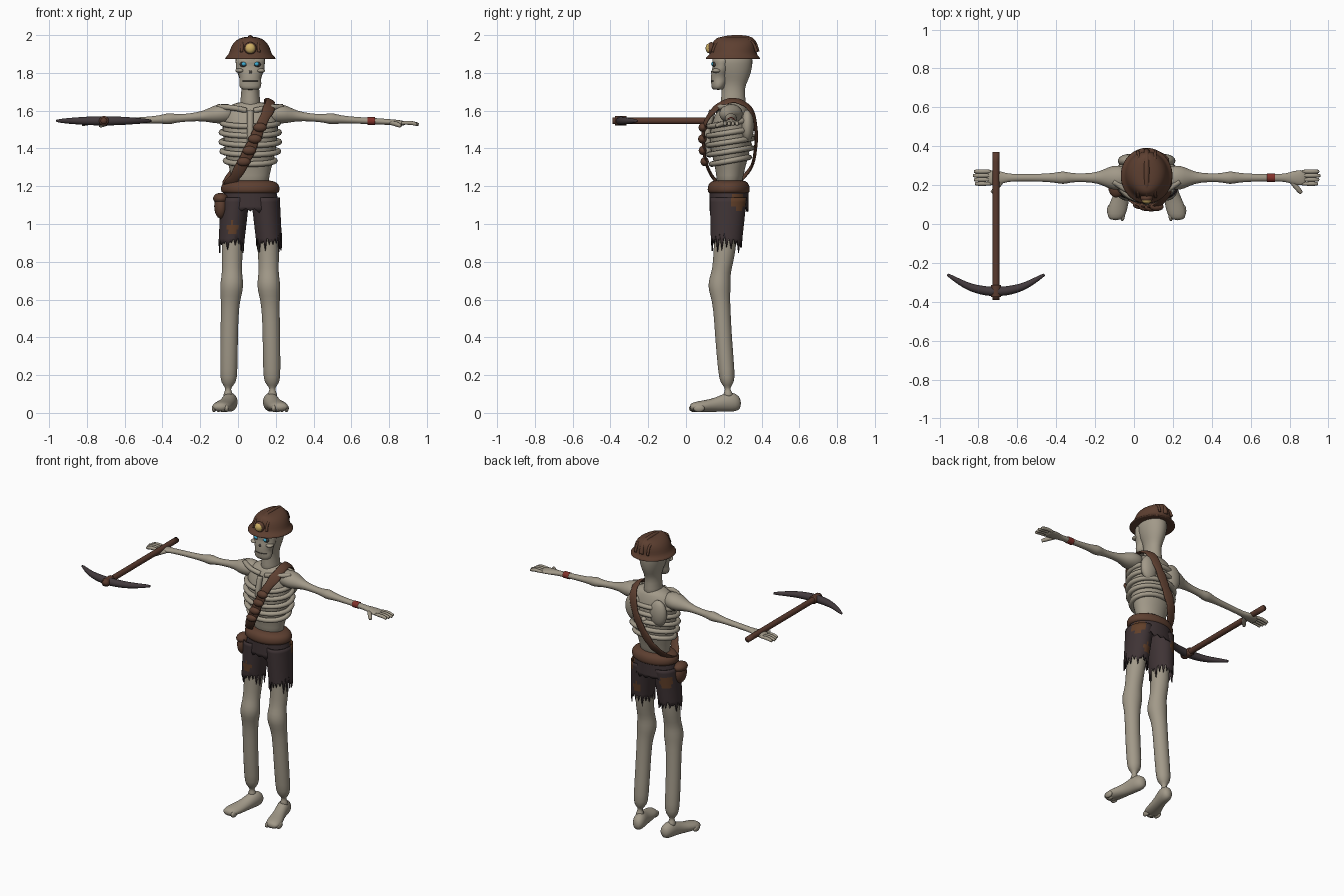
import bpy, bmesh, random
from math import sin, cos, pi
from mathutils import Vector as V

random.seed(4)
if "Cube" in bpy.data.objects:
    bpy.data.objects.remove(bpy.data.objects["Cube"])
MID = .065  # body centre line


def material(name, r, g, b):
    m = bpy.data.materials.new(name)
    m.use_nodes = True
    m.diffuse_color = (r, g, b, 1)
    bsdf = m.node_tree.nodes["Principled BSDF"]
    bsdf.inputs["Base Color"].default_value = (r, g, b, 1)
    bsdf.inputs["Roughness"].default_value = .8
    return m


bone = material("bone", .36, .32, .25)
leather = material("leather brown", .11, .05, .03)
cloth = material("dark cloth", .05, .034, .036)
rust = material("rust patch", .12, .05, .022)
steel = material("dark steel", .055, .042, .046)
wood = material("handle wood", .10, .042, .027)
red = material("red band", .22, .03, .022)
gold = material("lamp gold", .62, .43, .13)
glow = material("eye blue", .05, .42, .65)
shadow = material("socket dark", .05, .045, .04)


def finish(name, bm, mat, subsurf=0):
    bmesh.ops.recalc_face_normals(bm, faces=bm.faces)
    mesh = bpy.data.meshes.new(name)
    bm.to_mesh(mesh)
    bm.free()
    mesh.shade_smooth()
    mesh.materials.append(mat)
    ob = bpy.data.objects.new(name, mesh)
    bpy.context.scene.collection.objects.link(ob)
    if subsurf:
        ob.modifiers.new("smooth", "SUBSURF").levels = subsurf
        ob.modifiers["smooth"].render_levels = subsurf
    return ob


def loft(name, rings, mat, n=16, cap=True, closed=False, subsurf=1, hem=None):
    """Skin over elliptical rings, each given as centre and two half axes."""
    bm = bmesh.new()
    loops = [[bm.verts.new(c + u * cos(2 * pi * k / n) + v * sin(2 * pi * k / n))
              for k in range(n)] for c, u, v in rings]
    if hem:  # ragged last edge
        for k, vert in enumerate(loops[-1]):
            vert.co.z += random.uniform(0, hem) if k % 2 else -random.uniform(0, hem)
    pairs = list(zip(loops, loops[1:])) + ([(loops[-1], loops[0])] if closed else [])
    for a, b in pairs:
        for k in range(n):
            j = (k + 1) % n
            bm.faces.new((a[k], a[j], b[j], b[k]))
    if cap and not closed:
        bm.faces.new(loops[0])
        bm.faces.new(loops[-1])
    return finish(name, bm, mat, subsurf)


def column(rows, x=MID, side=0):
    """Rings stacked in z from rows of z, offset, y, half width, half depth."""
    return [(V((x + side * dx, y, z)), V((rx, 0, 0)), V((0, ry, 0)))
            for z, dx, y, rx, ry in rows]


def ball(name, loc, radii, mat):
    bm = bmesh.new()
    bmesh.ops.create_uvsphere(bm, u_segments=20, v_segments=12, radius=1)
    bmesh.ops.scale(bm, vec=V(radii), verts=bm.verts)
    bmesh.ops.translate(bm, vec=V(loc), verts=bm.verts)
    return finish(name, bm, mat)


def spline(points, closed=False, steps=5):
    p = [V(q) for q in points]
    p = [p[-1]] + p + p[:2] if closed else [p[0]] + p + [p[-1]]
    out = []
    for a, b, c, d in zip(p, p[1:], p[2:], p[3:]):
        for s in range(steps):
            t = s / steps
            out.append((b * 2 + (c - a) * t + (a * 2 - b * 5 + c * 4 - d) * t * t
                        + (b * 3 - a - c * 3 + d) * t ** 3) / 2)
    return out if closed else out + [p[-2]]


def tube(name, points, radius, mat, tip=1.0, ref=(0, 0, 1), n=10):
    """Round sweep; tip scales the radius at both ends."""
    path = spline(points)
    rings, last = [], len(path) - 1
    for i, p in enumerate(path):
        t = (path[min(i + 1, last)] - path[max(i - 1, 0)]).normalized()
        u = t.cross(V(ref)).normalized()
        f = abs(2 * i / last - 1)
        r = radius * (1 + (tip - 1) * f ** 2)
        rings.append((p, u * r, u.cross(t) * r))
    return loft(name, rings, mat, n, subsurf=0)


# Skull, neck and face
loft("skull_and_neck", column([
    (1.58, 0, .25, .065, .075), (1.66, 0, .25, .052, .066), (1.72, 0, .25, .046, .06),
    (1.76, 0, .255, .055, .075), (1.8, 0, .25, .07, .096), (1.85, 0, .245, .08, .11),
    (1.89, 0, .245, .082, .11), (1.92, 0, .25, .05, .07)]), bone)
loft("face_and_jaw", column([
    (1.71, 0, .17, .04, .025), (1.718, 0, .17, .056, .036), (1.745, 0, .175, .062, .042),
    (1.765, 0, .178, .056, .048), (1.79, 0, .182, .062, .05), (1.815, 0, .185, .078, .05),
    (1.84, 0, .19, .077, .047), (1.862, 0, .19, .08, .055), (1.885, 0, .2, .078, .055)]), bone)
ball("mouth_line", (MID, .15, 1.757), (.045, .02, .004), shadow)
ball("nose_hole", (MID, .145, 1.803), (.012, .013, .014), shadow)
for side, word in ((1, "left"), (-1, "right")):
    ball(word + "_eye_socket", (MID + side * .034, .153, 1.845), (.022, .013, .016), shadow)
    ball(word + "_eye", (MID + side * .034, .142, 1.847), (.012, .009, .01), glow)
    ball(word + "_cheekbone", (MID + side * .055, .162, 1.812), (.024, .026, .012), bone)

# Helmet with crest, seams and lamp
loft("helmet", column([
    (1.885, 0, .25, .09, .1), (1.868, 0, .248, .134, .145), (1.88, 0, .248, .138, .148),
    (1.896, 0, .25, .114, .124), (1.925, 0, .255, .108, .12), (1.96, 0, .257, .092, .115),
    (1.984, 0, .258, .06, .1), (1.992, 0, .258, .02, .075)]), leather, n=24)
for x, r, drop in ((0, .015, 0), (.042, .008, .008), (-.042, .008, .008)):
    tube("helmet_crest", [(MID + x * 1.1, .14, 1.91), (MID + x, .165, 1.965 - drop),
         (MID + x, .25, 1.985 - drop), (MID + x, .345, 1.973 - drop),
         (MID + x * 1.1, .375, 1.91)], r, leather, ref=(1, 0, 0))
ball("lamp_housing", (MID, .134, 1.93), (.033, .022, .033), leather)
ball("lamp", (MID, .122, 1.93), (.026, .018, .026), gold)

# Torso core, ribs, spine
loft("torso", column([
    (1.18, 0, .23, .1, .07), (1.26, 0, .232, .1, .07), (1.33, 0, .235, .125, .09),
    (1.42, 0, .235, .142, .112), (1.5, 0, .238, .145, .112), (1.57, 0, .245, .155, .098),
    (1.62, 0, .25, .13, .075), (1.65, 0, .25, .06, .06)]), bone, n=20)
for i, rx in enumerate((.148, .152, .153, .148, .13)):
    ry, z = rx * .76, 1.535 - i * .05
    rings = []
    for k in range(32):
        a = 2 * pi * k / 32
        out = V((cos(a), sin(a), 0))
        rings.append((V((MID + rx * cos(a), .235 + ry * sin(a), z + .018 * sin(a))),
                      out * .016, V((0, 0, .015))))
    loft("rib", rings, bone, n=8, closed=True, subsurf=0)
tube("breastbone", [(MID, .14, 1.6), (MID, .115, 1.5), (MID, .118, 1.37)], .018, bone, ref=(1, 0, 0))
for i in range(9):
    ball("spine_bump", (MID, .345 - .03 * abs(i - 5) / 2, 1.24 + i * .045), (.018, .02, .017), bone)

# Arms, legs and feet, one for each side
for side, word in ((1, "left"), (-1, "right")):
    ball(word + "_shoulder_blade", (MID + side * .09, .325, 1.52), (.058, .035, .085), bone)
    tube(word + "_collarbone", [(MID + side * .02, .17, 1.6), (MID + side * .09, .17, 1.615),
         (MID + side * .17, .22, 1.62)], .015, bone)
    arm = [(.08, 1.585, .05, .05), (.15, 1.585, .068, .054), (.195, 1.58, .058, .048),
           (.245, 1.572, .029, .027), (.32, 1.564, .022, .021), (.385, 1.559, .023, .021),
           (.415, 1.558, .032, .029), (.44, 1.557, .033, .03), (.475, 1.554, .025, .022),
           (.54, 1.55, .02, .018), (.65, 1.545, .019, .017), (.715, 1.541, .02, .016),
           (.745, 1.539, .033, .016), (.79, 1.536, .041, .015), (.825, 1.532, .04, .011)]
    loft(word + "_arm", [(V((MID + side * s, .238, z)), V((0, ry, 0)), V((0, 0, rz)))
                         for s, z, ry, rz in arm], bone)
    for f in range(4):
        y = .207 + f * .021
        tube(word + "_finger", [(MID + side * .8, y, 1.535), (MID + side * .85, y, 1.535),
             (MID + side * (.892 - .006 * abs(f - 2)), y, 1.527)], .011, bone, tip=.7)
    tube(word + "_thumb", [(MID + side * .74, .225, 1.536), (MID + side * .77, .19, 1.53),
         (MID + side * .795, .16, 1.52)], .013, bone, tip=.7)
    loft(word + "_leg", column([
        (1.14, .075, .23, .055, .065), (1, .085, .212, .058, .062), (.85, .097, .205, .058, .06),
        (.76, .097, .19, .053, .051), (.72, .097, .18, .057, .056), (.67, .098, .176, .064, .062),
        (.62, .102, .181, .056, .053), (.56, .108, .19, .048, .046), (.4, .112, .198, .047, .045),
        (.21, .114, .215, .047, .045), (.16, .115, .218, .042, .038), (.132, .117, .22, .012, .012),
        (.115, .117, .222, .018, .018), (.08, .117, .225, .035, .035)], side=side), bone)
    foot = [(.292, .1, .05, .02, .025), (.265, .103, .055, .04, .05), (.22, .11, .06, .042, .054),
            (.16, .125, .043, .04, .038), (.1, .145, .036, .052, .032),
            (.05, .155, .033, .05, .027), (.018, .16, .03, .032, .018)]
    loft(word + "_foot", [(V((MID + side * dx, y, z)), V((rx, 0, 0)), V((0, 0, rz)))
                          for y, dx, z, rx, rz in foot], bone)
    for k in range(4):
        ball(word + "_toe", (MID + side * (.125 + k * .022), .045 + .008 * k, .024),
             (.013, .03, .02), bone)

# Torn shorts with rust patches
shorts = [loft("shorts_seat", column([(1.19 - .016 * k, 0, .228, .135 + .003 * k, .103)
                                      for k in range(8)]), cloth, 40, False, subsurf=0, hem=.02)]
for side in (1, -1):
    rows = [(1.14 - .024 * k, .08 + .002 * k, .224 - .001 * k, .076 - .0008 * k, .098 - .0016 * k)
            for k in range(11)]
    shorts.append(loft("shorts_leg", column(rows, side=side), cloth, 40, False, subsurf=0, hem=.055))
patches = [(V(p), r) for p, r in (((.2, .28, 1.12), .045), ((-.03, .14, .98), .03),
                                  ((-.06, .29, 1.06), .04), ((.15, .3, .98), .03))]
for ob in shorts:
    ob.data.materials.append(rust)
    for face in ob.data.polygons:
        if any((face.center - p).length < r for p, r in patches):
            face.material_index = 1
    ob.modifiers.new("thickness", "SOLIDIFY").thickness = .006

# Belt and hip pouch
loft("belt", column([(1.158, 0, .226, .14, .1), (1.168, 0, .226, .155, .112),
                     (1.195, 0, .226, .158, .113), (1.218, 0, .226, .146, .104),
                     (1.235, 0, .228, .108, .078)]), leather, n=28)
ball("hip_pouch", (-.09, .19, 1.095), (.036, .05, .068), leather)
ball("hip_pouch_flap", (-.092, .19, 1.135), (.04, .054, .03), leather)

# Shoulder strap with ragged edges and small pouches
loop = spline([(.17, .25, 1.655), (.165, .16, 1.615), (.125, .1, 1.53), (.08, .093, 1.43),
               (.03, .105, 1.33), (-.015, .14, 1.25), (-.05, .2, 1.2), (-.05, .27, 1.22),
               (0, .345, 1.3), (.06, .368, 1.4), (.11, .37, 1.5), (.15, .34, 1.61)], closed=True)
rings = []
for i, p in enumerate(loop):
    t = (loop[(i + 1) % len(loop)] - loop[i - 1]).normalized()
    out = p - V((MID, .24, 1.45))
    out = (out - t * out.dot(t)).normalized()
    rings.append((p, t.cross(out) * random.uniform(.027, .038), out * .009))
loft("shoulder_strap", rings, leather, n=8, closed=True, subsurf=1)
for i in (11, 14, 17, 20):
    ball("strap_pouch", loop[i] + V((0, -.006, 0)), (.036, .022, .024), leather)

# Wrist band
loft("wrist_band", [(V((x, .238, 1.545)), V((0, .022, 0)), V((0, 0, .021)))
                    for x in (.685, .69, .72, .725)], red, subsurf=0)

# Pickaxe
PX, PZ = -.71, 1.546
tube("pickaxe_handle", [(PX, -.39, PZ), (PX, 0, PZ), (PX, .37, PZ)], .018, wood, n=14)
tube("pickaxe_head", [(PX - .25, -.26, PZ), (PX - .13, -.325, PZ), (PX, -.347, PZ),
     (PX + .13, -.325, PZ), (PX + .25, -.26, PZ)], .024, steel, tip=.25, n=12)
tube("pickaxe_collar", [(PX, -.375, PZ), (PX, -.35, PZ), (PX, -.315, PZ)], .026, wood, n=14)
